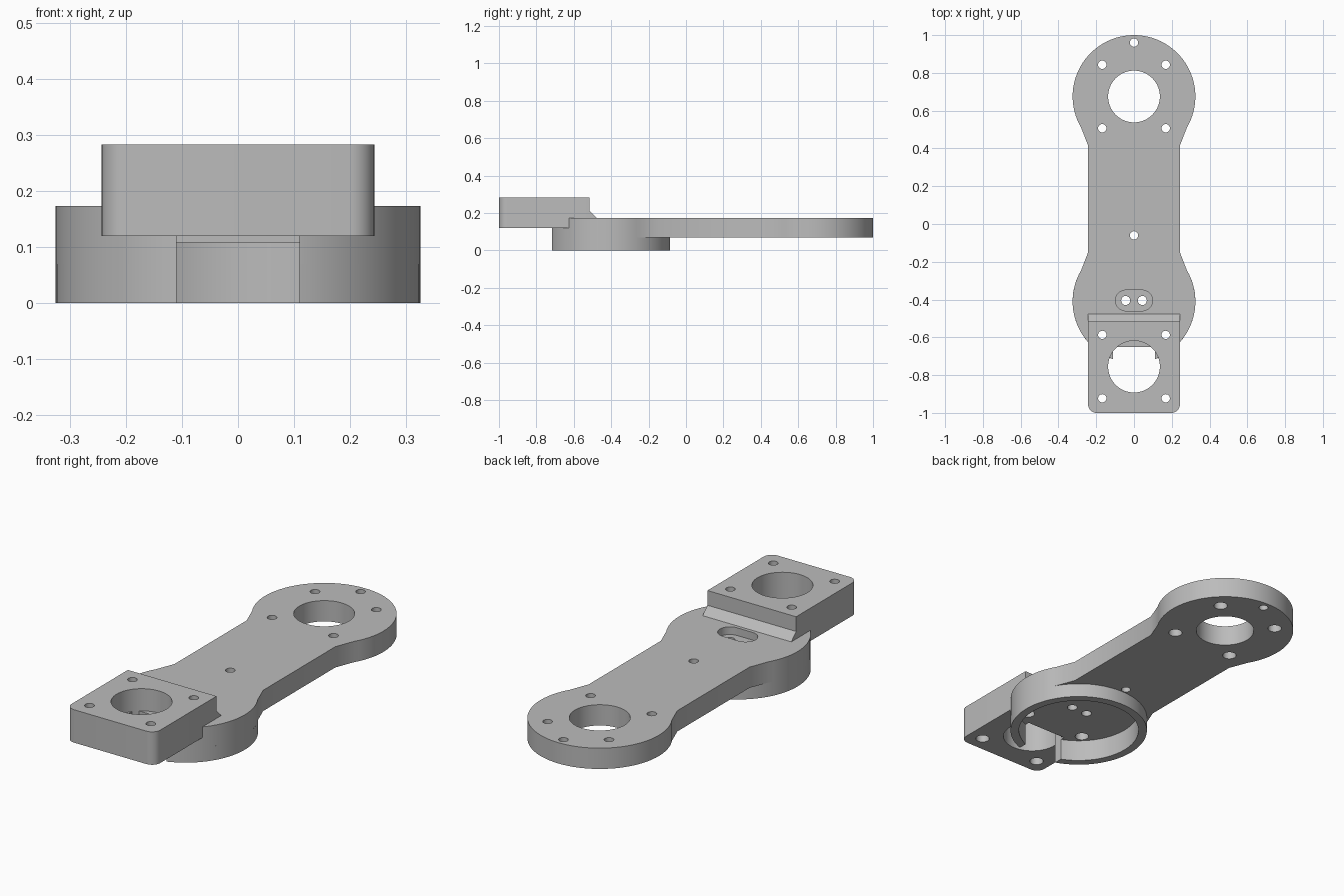
import bpy
import bmesh
from math import sin, cos, pi, acos, asin

cube = bpy.data.objects.get("Cube")
if cube:
    bpy.data.objects.remove(cube, do_unlink=True)

grey = bpy.data.materials.new("light grey")
grey.use_nodes = True
grey.diffuse_color = (0.5, 0.5, 0.5, 1)
grey.node_tree.nodes["Principled BSDF"].inputs["Base Color"].default_value = (0.5, 0.5, 0.5, 1)

# Main dimensions
R, W = 0.325, 0.243                  # end disc radius, arm half width
FAR, NEAR, MOUNT = 0.675, -0.41, -0.755   # centres along y
LOW, TOP = 0.07, 0.173               # arm plate heights
CEIL = 0.108                         # ceiling of the round recess
SLOT = 0.11                          # half width of the front opening
BASE, HIGH = 0.12, 0.283             # mount block heights
BORE, HOLE, HEAD = 0.137, 0.022, 0.032
BOLT = 0.168


def arc(x, y, r, a0, a1, n):
    return [(x + r * cos(a0 + (a1 - a0) * i / n), y + r * sin(a0 + (a1 - a0) * i / n))
            for i in range(n + 1)]


def circle(x, y, r, n=64):
    return arc(x, y, r, 0, 2 * pi, n)[:-1]


def rect(x0, x1, y0, y1):
    return [(x0, y0), (x1, y0), (x1, y1), (x0, y1)]


def prism(name, points, z0, z1):
    """Extrude a flat outline from z0 to z1."""
    bm = bmesh.new()
    face = bm.faces.new([bm.verts.new((x, y, z0)) for x, y in points])
    new = bmesh.ops.extrude_face_region(bm, geom=[face])["geom"]
    for v in new:
        if isinstance(v, bmesh.types.BMVert):
            v.co.z = z1
    bmesh.ops.recalc_face_normals(bm, faces=bm.faces[:])
    mesh = bpy.data.meshes.new(name)
    bm.to_mesh(mesh)
    bm.free()
    mesh.materials.append(grey)
    obj = bpy.data.objects.new(name, mesh)
    bpy.context.collection.objects.link(obj)
    return obj


def select(obj):
    bpy.ops.object.select_all(action="DESELECT")
    obj.select_set(True)
    bpy.context.view_layer.objects.active = obj


def cut(obj, points, z0, z1):
    """Subtract an extruded outline."""
    cutter = prism("cutter", points, z0, z1)
    select(obj)
    mod = obj.modifiers.new("cut", "BOOLEAN")
    mod.operation, mod.solver, mod.object = "DIFFERENCE", "EXACT", cutter
    bpy.ops.object.modifier_apply(modifier=mod.name)
    bpy.data.objects.remove(cutter, do_unlink=True)


def drill(obj, x, y, r=HOLE, n=24):
    cut(obj, circle(x, y, r, n), -1, 1)


def finish(obj):
    select(obj)
    bpy.ops.object.shade_smooth_by_angle(angle=0.4)


# Arm plate: two discs joined by a straight bar with tapered necks
neck = asin(0.165 / R)
outline = arc(0, FAR, R, -neck, pi + neck, 56)
outline += [(-W, FAR - 0.26), (-W, NEAR + 0.26)]
outline += arc(0, NEAR, R, pi - neck, 2 * pi + neck, 56)
outline += [(W, NEAR + 0.26), (W, FAR - 0.26)]
arm = prism("arm_plate", outline, LOW, TOP)
front_opening = rect(-SLOT, SLOT, -0.9, -0.65)
cut(arm, circle(0, NEAR, 0.285), -1, CEIL)
cut(arm, front_opening, -1, 1)
cut(arm, circle(0, FAR, BORE), -1, 1)

# Arm screw holes, counterbored underneath
for sx in (-1, 1):
    for sy in (-1, 1):
        drill(arm, sx * BOLT, FAR + sy * BOLT)
        cut(arm, circle(sx * BOLT, FAR + sy * BOLT, HEAD, 24), -1, LOW + 0.05)
    drill(arm, sx * BOLT, MOUNT + BOLT)
    cut(arm, circle(sx * BOLT, MOUNT + BOLT, HEAD, 24), -1, CEIL + 0.04)
drill(arm, 0, 0.96)
drill(arm, 0, -0.06)

# Rounded recess with two holes on the top
stadium = arc(0.043, -0.405, 0.055, -pi / 2, pi / 2, 16)
stadium += arc(-0.043, -0.405, 0.055, pi / 2, 3 * pi / 2, 16)
cut(arm, stadium, 0.135, 1)
for sx in (-1, 1):
    drill(arm, sx * 0.044, -0.405, 0.024)
finish(arm)

# Round skirt under the near disc, open at the front
skirt = prism("round_skirt", circle(0, NEAR, R, 96), 0, LOW)
cut(skirt, circle(0, NEAR, 0.285), -1, 1)
cut(skirt, front_opening, -1, 1)
finish(skirt)

# Mount block with rounded front corners
c = 0.045
block_outline = [(W, -0.515), (-W, -0.515)]
block_outline += arc(-W + c, -1 + c, c, pi, 1.5 * pi, 8)
block_outline += arc(W - c, -1 + c, c, 1.5 * pi, 2 * pi, 8)
block = prism("mount_block", block_outline, BASE, HIGH)
cut(block, circle(0, MOUNT, BORE), -1, 1)
for sx in (-1, 1):
    for sy in (-1, 1):
        drill(block, sx * BOLT, MOUNT + sy * BOLT)
        cut(block, circle(sx * BOLT, MOUNT + sy * BOLT, HEAD, 24), -1, BASE + 0.04)
finish(block)

# Sloped fillet strip behind the block
strip = prism("fillet_strip", rect(-W, W, -0.53, -0.477), TOP - 0.02, TOP + 0.037)
for v in strip.data.vertices:
    if v.co.y > -0.5:
        if v.co.z > TOP:
            v.co.z = TOP
    elif v.co.z > TOP:
        v.co.y = -0.515
